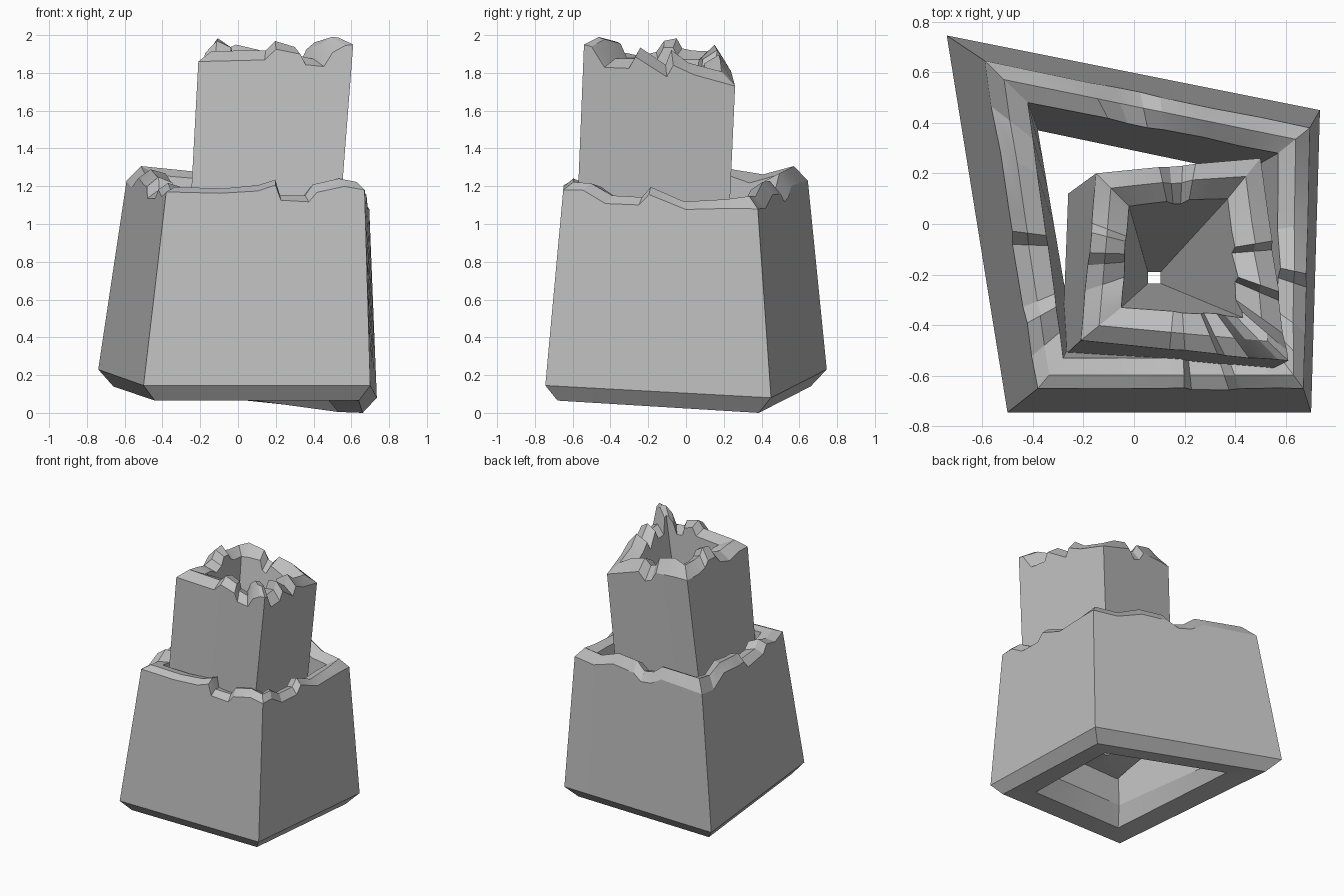
import bpy, bmesh, math, random
from mathutils import Vector

random.seed(4)
cube = bpy.data.objects.get("Cube")
if cube:
    bpy.data.objects.remove(cube)

stone = bpy.data.materials.new("grey stone")
stone.use_nodes = True
COLOUR = (0.52, 0.52, 0.52, 1)
stone.diffuse_color = COLOUR
stone.node_tree.nodes["Principled BSDF"].inputs["Base Color"].default_value = COLOUR


def corners(*pts):
    return [Vector(p) for p in pts]


def along(quad, wall, t):
    """Point on one side of a four-cornered ring."""
    return quad[wall].lerp(quad[(wall + 1) % 4], t)


def slide(foot, head, drop):
    """Move the head of a wall up or down within the plane of the wall."""
    return foot.lerp(head, 1 + drop / (head.z - foot.z))


def ruined_wall(name, lower, base, top, inner, rises, chips):
    """Hollow four-sided shell: closed loop of rings with a chipped, ridged crown."""
    rings = [[] for _ in range(len(lower) + 4)]
    for wall in range(4):
        for t, chip in [(0, 0)] + chips[wall]:
            for ring, quad in zip(rings, lower + [base]):
                ring.append(along(quad, wall, t))
            rise = rises[wall] + (rises[(wall + 1) % 4] - rises[wall]) * t
            head, far = along(top, wall, t), along(inner, wall, t)
            far.z = head.z + rise * 0.4
            edge = slide(along(base, wall, t), head, chip)
            lip = slide(along(lower[0], wall, t), far, chip)
            ridge = edge.lerp(lip, 0.45)
            ridge.z = min(edge.z + rise * random.uniform(0.75, 1.15), 2.0)
            for ring, p in zip(rings[-3:], (edge, ridge, lip)):
                ring.append(p)

    bm = bmesh.new()
    loops = [[bm.verts.new(p) for p in ring] for ring in rings]
    n = len(loops[0])
    for k, loop in enumerate(loops):
        nxt = loops[(k + 1) % len(loops)]
        for i in range(n):
            j = (i + 1) % n
            bm.faces.new((loop[i], loop[j], nxt[j], nxt[i]))
    bmesh.ops.recalc_face_normals(bm, faces=bm.faces)
    mesh = bpy.data.meshes.new(name)
    bm.to_mesh(mesh)
    bm.free()
    mesh.materials.append(stone)
    obj = bpy.data.objects.new(name, mesh)
    bpy.context.collection.objects.link(obj)
    bpy.ops.object.select_all(action="DESELECT")
    obj.select_set(True)
    bpy.context.view_layer.objects.active = obj
    bpy.ops.object.shade_smooth_by_angle(angle=math.radians(20))


# Corner order everywhere: front right, front left, back left, back right
# Wide lower tier
ruined_wall(
    "lower_tier",
    lower=[
        corners((-.24, -.45, .2), (.39, -.41, .18), (.43, .2, .14), (-.38, .37, .22)),
        corners((-.29, -.52, .065), (.48, -.51, .065), (.53, .31, .005), (-.46, .47, .14)),
        corners((-.44, -.68, .065), (.64, -.68, .065), (.66, .385, 0), (-.66, .66, .14)),
    ],
    base=corners((-.5, -.745, .145), (.7, -.745, .145), (.735, .45, .08), (-.74, .745, .23)),
    top=corners((-.38, -.65, 1.17), (.67, -.65, 1.18), (.695, .38, 1.08), (-.59, .645, 1.23)),
    inner=corners((-.28, -.53, 0), (.58, -.53, 0), (.57, .28, 0), (-.42, .48, 0)),
    rises=[.03, .04, .06, .07],
    chips=[
        [(.27, -.01), (.46, 0), (.55, .03), (.58, -.05), (.72, -.06), (.76, -.01), (.9, .02)],
        [(.1, .01), (.22, -.05), (.39, -.04), (.44, .02), (.63, -.04), (.87, -.01)],
        [(.15, -.02), (.3, .03), (.46, .01), (.52, -.04), (.6, -.03), (.68, .02), (.85, .01)],
        [(.14, -.03), (.28, .03), (.46, 0), (.52, 0), (.56, -.06), (.75, -.05), (.8, 0), (.9, -.03)],
    ],
)

# Leaning inner tower: a funnel inside that narrows to a small drain hole
hole = corners((.055, -.235, .46), (.105, -.235, .46), (.105, -.19, .46), (.055, -.19, .46))
ruined_wall(
    "inner_tower",
    lower=[
        hole,
        corners((.03, -.26, .42), (.13, -.26, .42), (.13, -.165, .4), (.03, -.165, .42)),
        corners((-.24, -.49, .42), (.46, -.56, .42), (.37, .16, .35), (-.22, .08, .5)),
    ],
    base=corners((-.285, -.53, .47), (.495, -.6, .47), (.4, .2, .4), (-.26, .12, .55)),
    top=corners((-.21, -.46, 1.86), (.61, -.54, 1.95), (.5, .26, 1.73), (-.15, .2, 1.83)),
    inner=corners((-.05, -.33, 0), (.43, -.37, 0), (.37, .1, 0), (-.02, .07, 0)),
    rises=[.05, .04, .1, .1],
    chips=[
        [(.43, -.03), (.5, .02), (.66, -.02), (.7, -.08), (.82, -.1), (.87, -.03), (.95, 0)],
        [(.05, 0), (.14, -.09), (.3, -.06), (.34, .01), (.55, -.05), (.59, .02), (.73, 0)],
        [(.2, .02), (.4, .04), (.47, -.03), (.55, -.02), (.62, .04), (.85, .02)],
        [(.2, 0), (.3, .02), (.36, .06), (.48, .06), (.55, 0), (.7, -.03), (.85, 0)],
    ],
)
